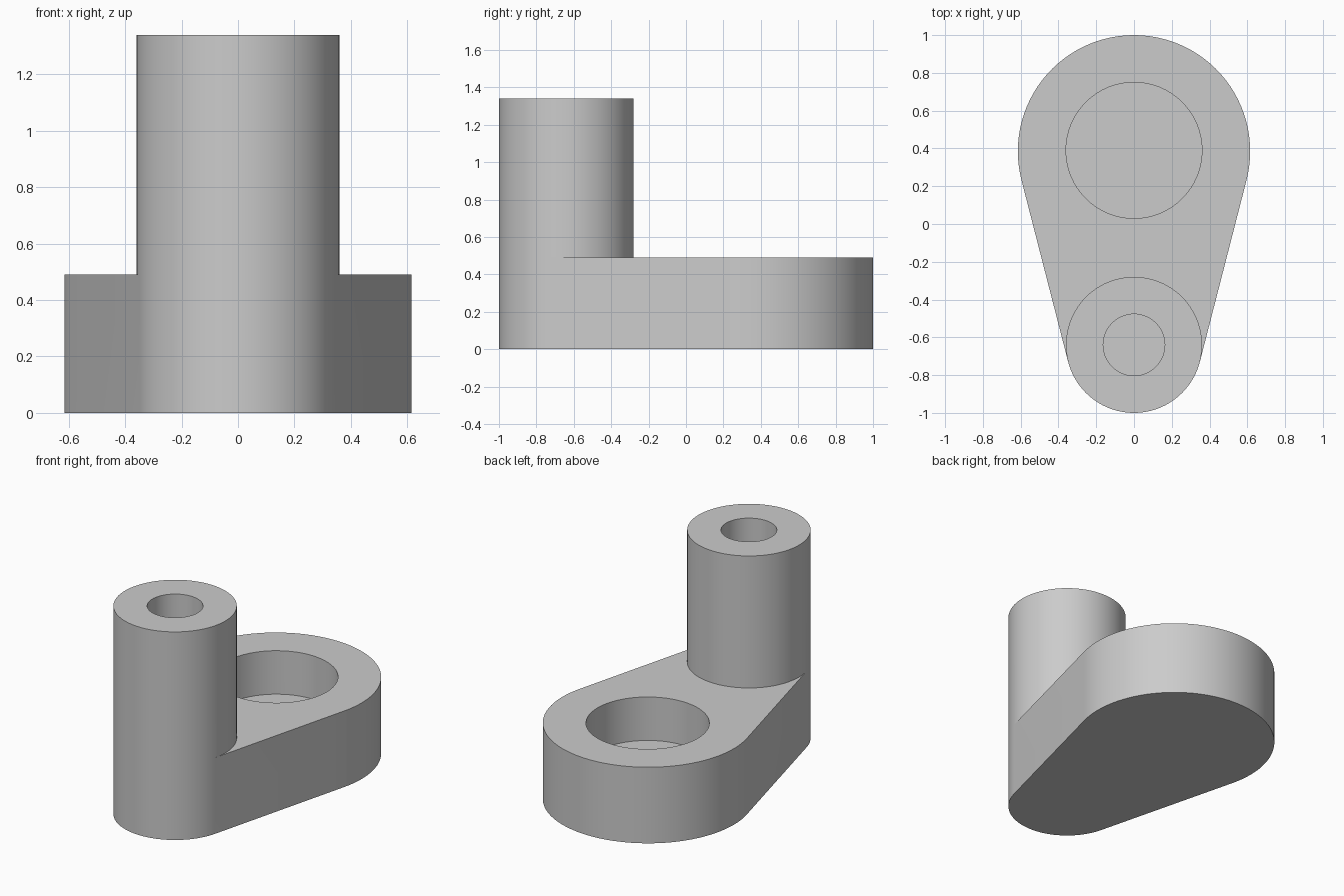
import bpy
import bmesh
from math import asin, cos, pi, sin

cube = bpy.data.objects.get("Cube")
if cube:
    bpy.data.objects.remove(cube, do_unlink=True)

grey = bpy.data.materials.new("plain grey")
grey.use_nodes = True
color = (0.6, 0.6, 0.6, 1)
grey.diffuse_color = color
grey.node_tree.nodes["Principled BSDF"].inputs["Base Color"].default_value = color

# Main dimensions
BIG_Y, BIG_R = 0.385, 0.615
BOSS_Y, BOSS_R = -0.64, 0.36
BASE_TOP, BOSS_TOP, BORE_FLOOR = 0.49, 1.34, 0.21
tilt = asin((BIG_R - BOSS_R) / (BIG_Y - BOSS_Y))


def arc(y, r, start, end, steps):
    """Points along a circular arc in plan."""
    angles = [start + (end - start) * i / steps for i in range(steps + 1)]
    return [(r * cos(a), y + r * sin(a)) for a in angles]


def ring(bm, points, z):
    return [bm.verts.new((x, y, z)) for x, y in points]


def wall(bm, low, high):
    """Quads between two matching rows of vertices."""
    for i in range(len(low) - 1):
        bm.faces.new((low[i], low[i + 1], high[i + 1], high[i]))


def finish(bm, name):
    bmesh.ops.remove_doubles(bm, verts=bm.verts, dist=0.0001)
    bmesh.ops.recalc_face_normals(bm, faces=bm.faces)
    mesh = bpy.data.meshes.new(name)
    bm.to_mesh(mesh)
    bm.free()
    mesh.materials.append(grey)
    obj = bpy.data.objects.new(name, mesh)
    bpy.context.collection.objects.link(obj)
    return obj


# Tapered arm outline: big rear arc, then the front arc shared with the boss
rear = arc(BIG_Y, BIG_R, -tilt, pi + tilt, 56)
front = arc(BOSS_Y, BOSS_R, pi + tilt, 2 * pi - tilt, 40)
inner = arc(BOSS_Y, BOSS_R, -tilt, pi + tilt, 56)

bm = bmesh.new()
outline = rear + front
bottom = ring(bm, outline, 0)
middle = ring(bm, outline, BASE_TOP)
wall(bm, bottom + bottom[:1], middle + middle[:1])
bm.faces.new(bottom)

# Upright boss rising flush from the front of the arm
n = len(rear)
front_mid = middle[n:]
inner_mid = [front_mid[-1]] + ring(bm, inner[1:-1], BASE_TOP) + [front_mid[0]]
top = ring(bm, inner[:-1] + front[:-1], BOSS_TOP)
wall(bm, inner_mid + front_mid[1:], top + top[:1])
bm.faces.new(top)
bm.faces.new(middle[:n] + inner_mid[::-1])
body = finish(bm, "crank_arm")

# Blind bores in the arm and the boss
for name, y, r, z in (("arm_bore", BIG_Y + 0.005, 0.36, BASE_TOP),
                      ("boss_bore", BOSS_Y, 0.163, BOSS_TOP)):
    bm = bmesh.new()
    circle = arc(y, r, 0, 2 * pi, 64)[:-1]
    low, high = ring(bm, circle, BORE_FLOOR), ring(bm, circle, z + 0.1)
    wall(bm, low + low[:1], high + high[:1])
    bm.faces.new(low)
    bm.faces.new(high)
    cutter = finish(bm, name)
    cutter.hide_render = True
    mod = body.modifiers.new(name, "BOOLEAN")
    mod.operation = "DIFFERENCE"
    mod.solver = "EXACT"
    mod.object = cutter
    bpy.context.view_layer.objects.active = body
    bpy.ops.object.modifier_apply(modifier=mod.name)
    bpy.data.objects.remove(cutter, do_unlink=True)

# Smooth curved walls with crisp rims
bpy.ops.object.select_all(action="DESELECT")
body.select_set(True)
bpy.context.view_layer.objects.active = body
bpy.ops.object.shade_smooth_by_angle(angle=pi / 6)
